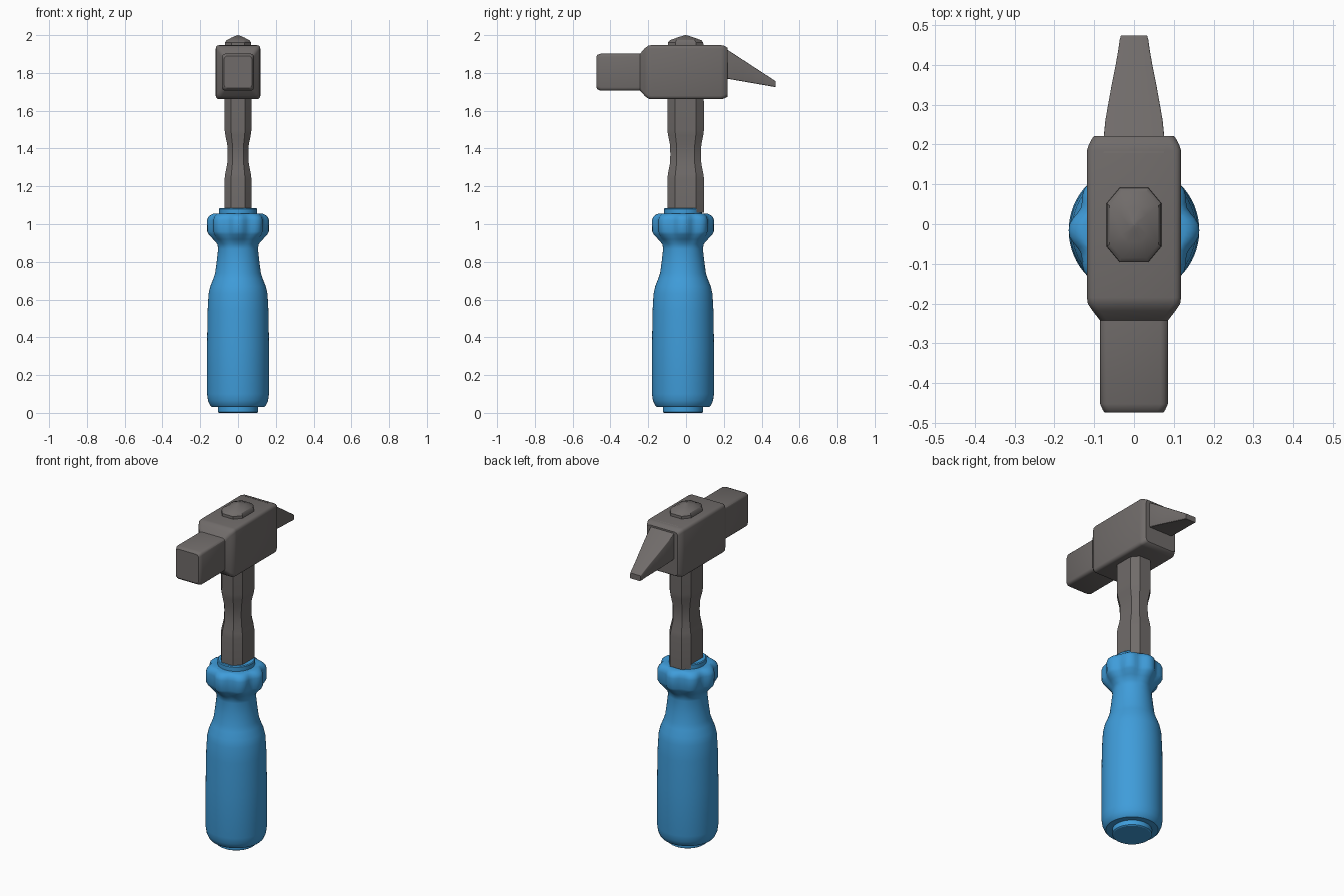
import bpy, bmesh, math

def material(name, rgb):
    m = bpy.data.materials.new(name)
    m.diffuse_color = (*rgb, 1)
    return m

GREY = material("steel grey", (0.162, 0.148, 0.143))
BLUE = material("grip blue", (0.05, 0.335, 0.70))

def loft(name, rings, mat, angle=30):
    """Skin a list of equal-length point rings and cap both ends."""
    bm = bmesh.new()
    loops = [[bm.verts.new(p) for p in r] for r in rings]
    n = len(loops[0])
    for a, b in zip(loops, loops[1:]):
        for i in range(n):
            j = (i + 1) % n
            bm.faces.new((a[i], a[j], b[j], b[i]))
    bm.faces.new(loops[0])
    bm.faces.new(loops[-1])
    bmesh.ops.recalc_face_normals(bm, faces=bm.faces)
    me = bpy.data.meshes.new(name)
    bm.to_mesh(me)
    bm.free()
    me.materials.append(mat)
    me.shade_smooth()
    me.set_sharp_from_angle(angle=math.radians(angle))
    ob = bpy.data.objects.new(name, me)
    bpy.context.collection.objects.link(ob)
    return ob

def rounded_rect(hu, hv, cu, cv, seg):
    """Rectangle outline with elliptical corners (seg=1 gives chamfers)."""
    pts = []
    for k, (su, sv) in enumerate([(1, 1), (-1, 1), (-1, -1), (1, -1)]):
        for s in range(seg + 1):
            a = math.pi / 2 * (k + s / seg)
            pts.append((su * (hu - cu) + cu * math.cos(a),
                        sv * (hv - cv) + cv * math.sin(a)))
    return pts

# Grip: turned profile (z, radius, flute depth), fluted collar near the top
grip_profile = [
    (0.0, 0.100, 0), (0.004, 0.106, 0), (0.032, 0.106, 0), (0.032, 0.140, 0),
    (0.04, 0.148, 0), (0.065, 0.159, 0), (0.10, 0.164, 0), (0.35, 0.164, 0),
    (0.54, 0.161, 0), (0.63, 0.156, 0), (0.67, 0.147, 0), (0.71, 0.131, 0),
    (0.74, 0.121, 0), (0.80, 0.113, 0), (0.87, 0.105, 0), (0.895, 0.110, 0.002),
    (0.92, 0.132, 0.008), (0.945, 0.155, 0.016), (0.96, 0.163, 0.019),
    (1.02, 0.164, 0.019), (1.037, 0.158, 0.017), (1.05, 0.143, 0.012),
    (1.056, 0.128, 0.006), (1.056, 0.100, 0), (1.08, 0.100, 0), (1.085, 0.096, 0)]
N = 64
rings = []
for z, r, d in grip_profile:
    ring = []
    for i in range(N):
        t = 2 * math.pi * i / N
        rr = r - d * (0.5 - 0.5 * math.cos(8 * t)) ** 1.3
        ring.append((rr * math.cos(t), rr * math.sin(t) - 0.016, z))
    rings.append(ring)
loft("grip", rings, BLUE)

# Shaft: chamfered bar with a waist, passing through the head to a domed end
shaft_sections = [
    (1.06, 0.071, 0.097), (1.24, 0.071, 0.097), (1.27, 0.067, 0.093),
    (1.32, 0.057, 0.083), (1.37, 0.055, 0.081), (1.42, 0.057, 0.083),
    (1.47, 0.067, 0.093), (1.50, 0.071, 0.097), (1.94, 0.069, 0.094),
    (1.962, 0.068, 0.093), (1.973, 0.061, 0.083), (1.988, 0.032, 0.042),
    (1.997, 0.010, 0.013), (2.0, 0.002, 0.002)]
loft("shaft", [[(x, y - 0.002, z) for x, y in
                rounded_rect(hx, hy, hx * 0.48, hy * 0.42, 1)]
               for z, hx, hy in shaft_sections], GREY)

def along_y(sections, corner):
    """Rounded-rectangle rings stacked along y: (y, half width, z low, z high)."""
    return [[(x, y, (z0 + z1) / 2 + z) for x, z in
             rounded_rect(hx, (z1 - z0) / 2, corner, corner, 3)]
            for y, hx, z0, z1 in sections]

# Head block with shoulders stepping down to the square striking face
loft("head", along_y([
    (-0.473, 0.074, 1.720, 1.890), (-0.468, 0.078, 1.713, 1.896),
    (-0.452, 0.085, 1.706, 1.902), (-0.243, 0.085, 1.706, 1.902),
    (-0.218, 0.104, 1.678, 1.931), (-0.200, 0.116, 1.664, 1.944),
    (-0.185, 0.118, 1.661, 1.947), (0.185, 0.118, 1.661, 1.947),
    (0.200, 0.113, 1.664, 1.944), (0.217, 0.104, 1.672, 1.935),
    (0.221, 0.100, 1.676, 1.931)], 0.018), GREY)

# Peen: wedge tapering to a narrow lowered tip
peen = []
for y, hx in [(0.18, 0.079), (0.22, 0.076), (0.26, 0.072), (0.30, 0.065),
              (0.35, 0.056), (0.40, 0.046), (0.44, 0.039), (0.463, 0.036),
              (0.473, 0.033)]:
    t = (y - 0.22) / 0.253
    top, low = 1.922 - 0.165 * t, 1.769 - 0.044 * t
    peen.append((y, hx, low, top))
loft("peen", along_y(peen, 0.004), GREY)
